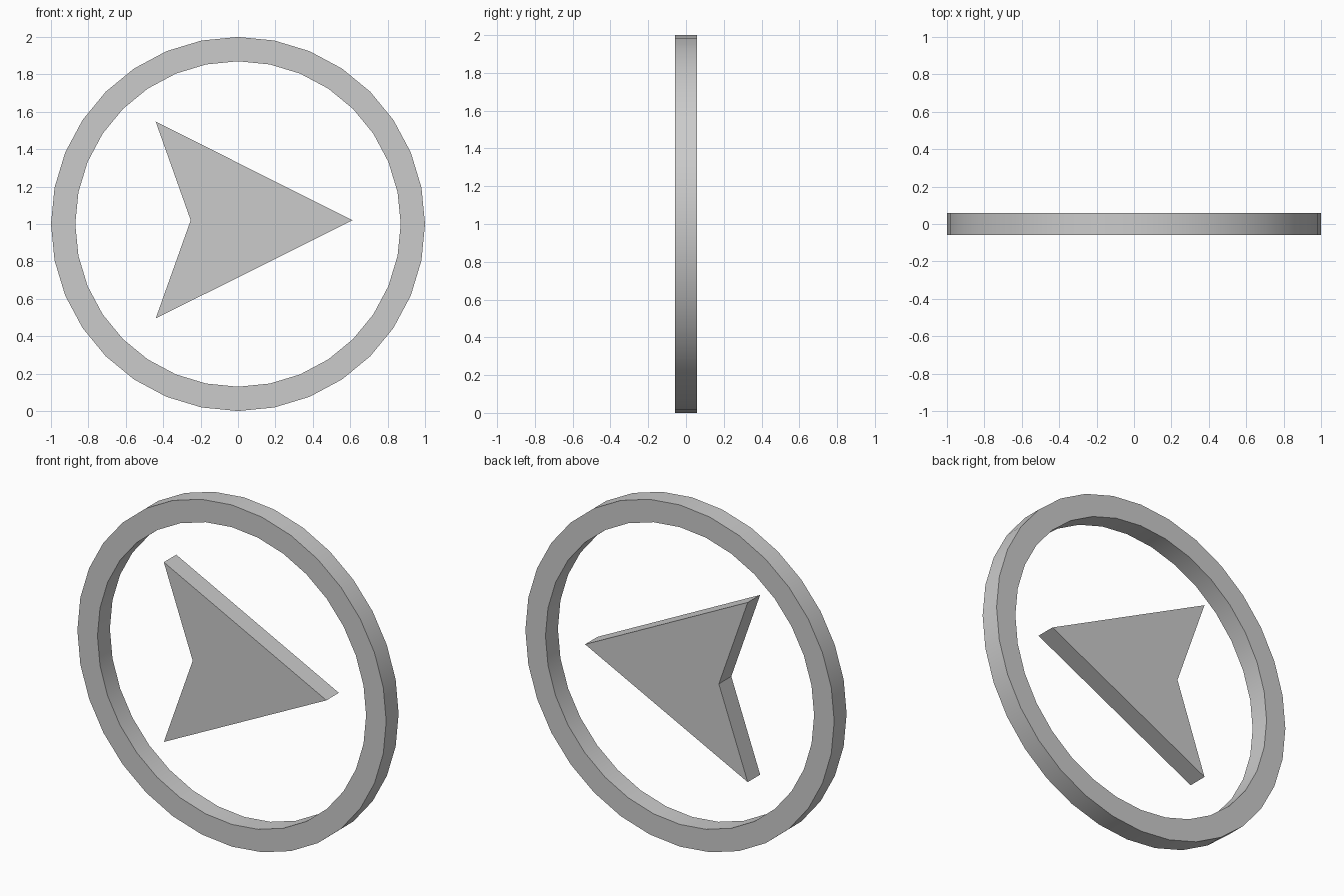
import bpy, bmesh, math

if "Cube" in bpy.data.objects:
    bpy.data.objects.remove(bpy.data.objects["Cube"])

HALF = 0.0575   # half thickness along y
CZ = 1.0        # ring centre height


def make_object(name, bm):
    bmesh.ops.recalc_face_normals(bm, faces=bm.faces)
    mesh = bpy.data.meshes.new(name)
    bm.to_mesh(mesh)
    bm.free()
    obj = bpy.data.objects.new(name, mesh)
    bpy.context.collection.objects.link(obj)
    return obj


# Outer ring: rectangular section swept round 32 sides
SIDES = 32
section = [(1.0, -HALF), (1.0, HALF), (0.87, HALF), (0.87, -HALF)]
bm = bmesh.new()
loops = []
for i in range(SIDES):
    a = 2 * math.pi * i / SIDES
    loops.append([bm.verts.new((r * math.cos(a), y, CZ + r * math.sin(a)))
                  for r, y in section])
for i in range(SIDES):
    p, q = loops[i], loops[(i + 1) % SIDES]
    for k in range(4):
        n = (k + 1) % 4
        bm.faces.new((p[k], p[n], q[n], q[k]))
ring = make_object("outer_ring", bm)
bpy.context.view_layer.objects.active = ring
ring.select_set(True)
bpy.ops.object.shade_smooth_by_angle(angle=math.radians(30))

# Arrowhead: notched profile extruded through the thickness
profile = [(0.613, 1.02), (-0.44, 1.547), (-0.253, 1.02), (-0.44, 0.495)]
bm = bmesh.new()
front = [bm.verts.new((x, -HALF, z)) for x, z in profile]
back = [bm.verts.new((x, HALF, z)) for x, z in profile]
for side in (front, back):   # split along the symmetry line
    bm.faces.new((side[0], side[1], side[2]))
    bm.faces.new((side[0], side[2], side[3]))
for k in range(4):
    n = (k + 1) % 4
    bm.faces.new((front[k], front[n], back[n], back[k]))
make_object("arrowhead", bm)
